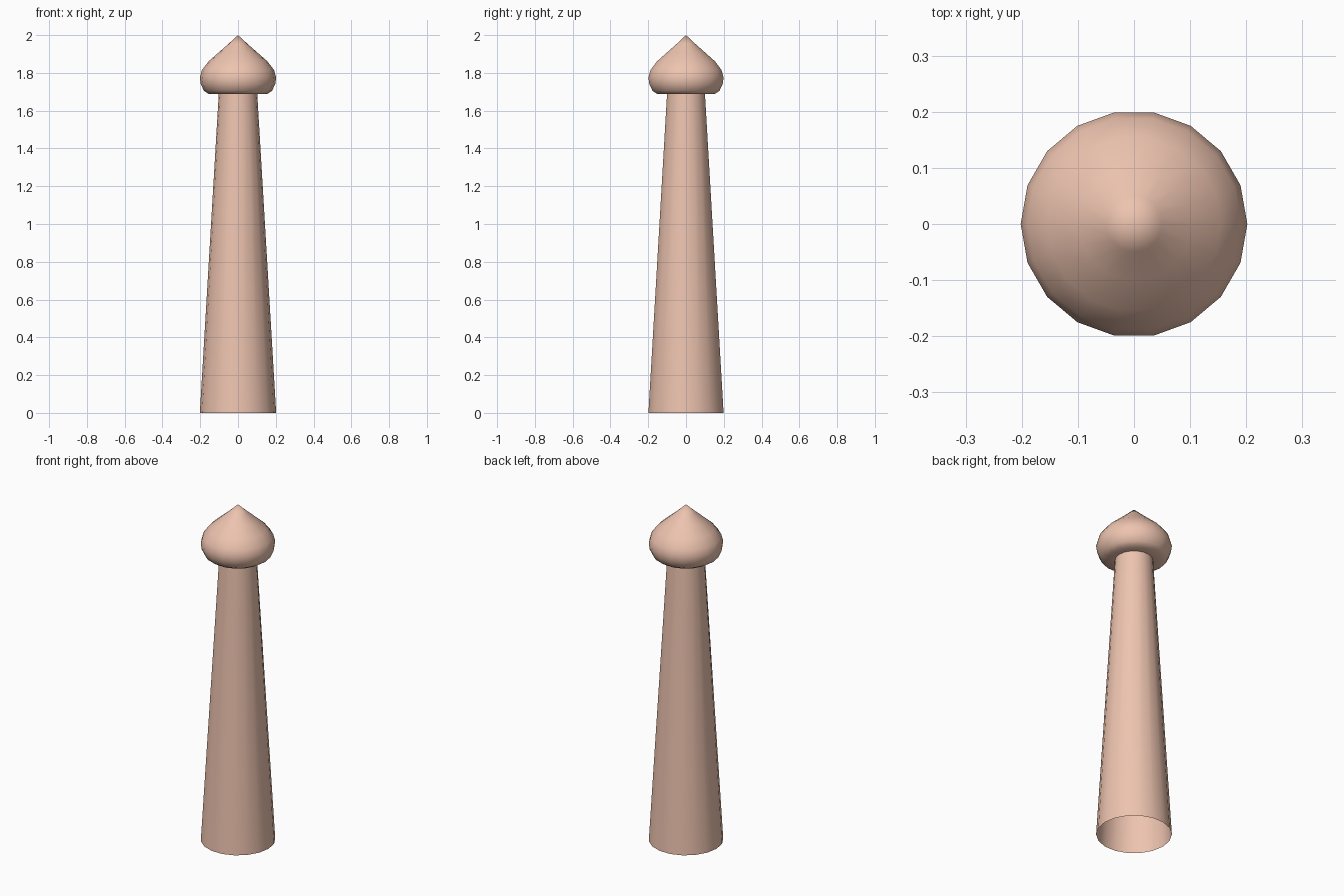
import bpy, bmesh
from math import cos, sin, tau

if "Cube" in bpy.data.objects:
    bpy.data.objects.remove(bpy.data.objects["Cube"])

SIDES = 18

mat = bpy.data.materials.new("pale_clay")
mat.diffuse_color = (0.85, 0.55, 0.43, 1)
mat.use_nodes = True
mat.node_tree.nodes["Principled BSDF"].inputs["Base Color"].default_value = mat.diffuse_color


def lathe(name, profile):
    """Revolve (radius, z) points about z; radius 0 makes a single tip."""
    bm = bmesh.new()
    rings = []
    for r, z in profile:
        n = SIDES if r > 0 else 1
        rings.append([bm.verts.new((r * cos(tau * i / SIDES), r * sin(tau * i / SIDES), z))
                      for i in range(n)])
    for a, b in zip(rings, rings[1:]):
        for i in range(SIDES):
            j = (i + 1) % SIDES
            if len(b) == 1:
                bm.faces.new((a[i], a[j], b[0]))
            else:
                bm.faces.new((a[i], a[j], b[j], b[i]))
    for f in bm.faces:
        f.smooth = True
    me = bpy.data.meshes.new(name)
    bm.to_mesh(me)
    bm.free()
    me.materials.append(mat)
    ob = bpy.data.objects.new(name, me)
    bpy.context.collection.objects.link(ob)
    return ob


# Tapered hollow post, open at the bottom
lathe("post", [(0.202, 0), (0.102, 1.687)])

# Onion-shaped finial
lathe("finial", [(0.102, 1.687), (0.153, 1.687), (0.18, 1.705), (0.197, 1.74),
                 (0.202, 1.775), (0.191, 1.815), (0.155, 1.862), (0.1, 1.91),
                 (0.05, 1.954), (0, 2.0)])
